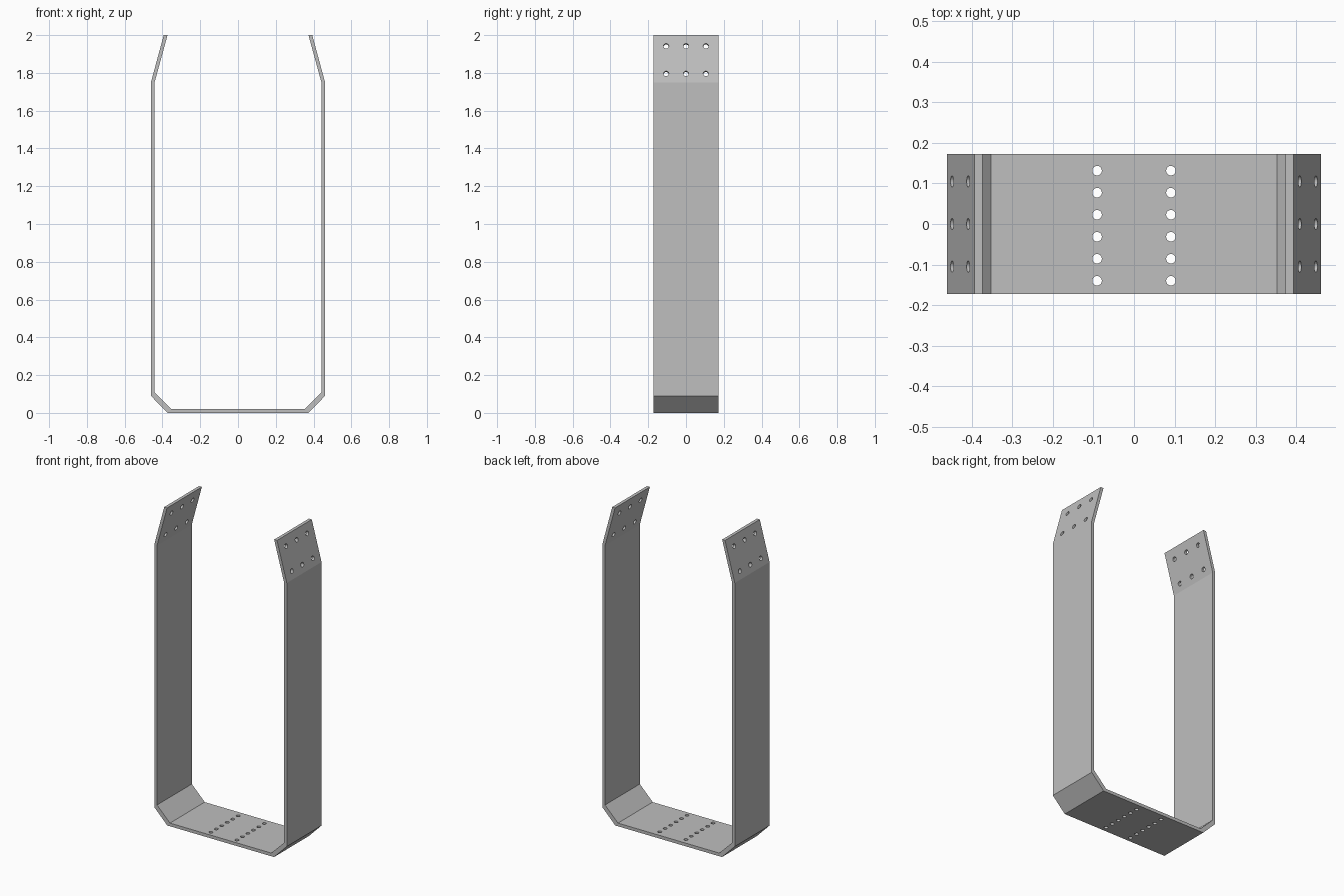
import bpy, bmesh
from mathutils import Matrix, Vector

cube = bpy.data.objects.get("Cube")
if cube:
    bpy.data.objects.remove(cube, do_unlink=True)

HALF_DEPTH = 0.173
FLAP_START, FLAP_END = Vector((0.461, 0, 1.75)), Vector((0.393, 0, 2.0))


def make_object(name, bm):
    bmesh.ops.recalc_face_normals(bm, faces=bm.faces)
    mesh = bpy.data.meshes.new(name)
    bm.to_mesh(mesh)
    bm.free()
    obj = bpy.data.objects.new(name, mesh)
    bpy.context.collection.objects.link(obj)
    return obj


def add_hole(bm, centre, axis, radius):
    turn = axis.to_track_quat('Z', 'Y').to_matrix().to_4x4()
    bmesh.ops.create_cone(bm, cap_ends=True, segments=24, radius1=radius,
                          radius2=radius, depth=0.12,
                          matrix=Matrix.Translation(centre) @ turn)


# Bent strap: outer and inner half profiles, mirrored and extruded in depth
outer = [(0.372, 0), (0.461, 0.09), (0.461, 1.75), (0.393, 2.0)]
inner = [(0.373, 2.0), (0.443, 1.745), (0.443, 0.11), (0.353, 0.02)]
half = outer + inner
loop = half + [(-x, z) for x, z in reversed(half)]
bm = bmesh.new()
face = bm.faces.new([bm.verts.new((x, -HALF_DEPTH, z)) for x, z in loop])
ext = bmesh.ops.extrude_face_region(bm, geom=[face])
bmesh.ops.translate(bm, vec=(0, 2 * HALF_DEPTH, 0),
                    verts=[g for g in ext["geom"] if isinstance(g, bmesh.types.BMVert)])
strap = make_object("bracket_strap", bm)

# Bolt holes: two rows in the base, a grid of six in each angled flap
bm = bmesh.new()
flap_dir = FLAP_END - FLAP_START
for side in (-1, 1):
    for i in range(6):
        add_hole(bm, Vector((side * 0.091, -0.14 + i * 0.0543, 0.01)),
                 Vector((0, 0, 1)), 0.0118)
    normal = Vector((side * flap_dir.z, 0, -flap_dir.x)).normalized()
    for z in (1.796, 1.942):
        p = FLAP_START + flap_dir * ((z - FLAP_START.z) / flap_dir.z)
        for y in (-0.105, 0, 0.105):
            add_hole(bm, Vector((side * p.x, y, z)), normal, 0.014)
cutter = make_object("hole_cutter", bm)
cutter.hide_render = True

# Cut the holes and discard the cutter
mod = strap.modifiers.new("bolt_holes", 'BOOLEAN')
mod.operation = 'DIFFERENCE'
mod.solver = 'EXACT'
mod.object = cutter
bpy.context.view_layer.objects.active = strap
strap.select_set(True)
bpy.ops.object.modifier_apply(modifier=mod.name)
bpy.data.objects.remove(cutter, do_unlink=True)

# Plain steel grey
steel = bpy.data.materials.new("steel_grey")
steel.use_nodes = True
colour = (0.52, 0.52, 0.52, 1)
steel.diffuse_color = colour
steel.node_tree.nodes["Principled BSDF"].inputs["Base Color"].default_value = colour
strap.data.materials.clear()
strap.data.materials.append(steel)
